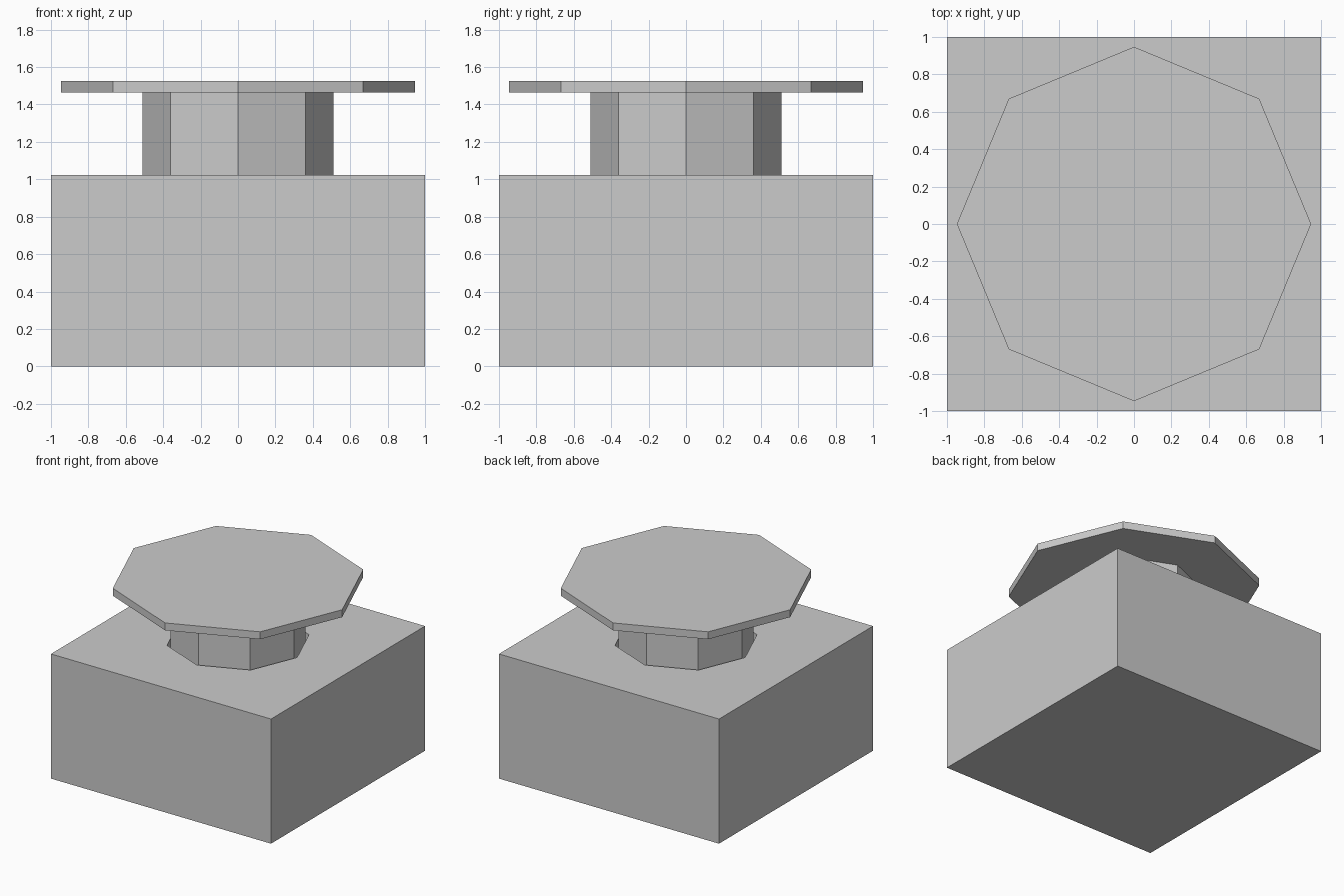
import bpy

if "Cube" in bpy.data.objects:
    bpy.data.objects.remove(bpy.data.objects["Cube"])


def octagon(name, radius, z0, z1):
    bpy.ops.mesh.primitive_cylinder_add(vertices=8, radius=radius, depth=z1 - z0,
                                        location=(0, 0, (z0 + z1) / 2))
    ob = bpy.context.object
    ob.name = name
    return ob


BASE_TOP, PLATE_BOTTOM, PLATE_TOP = 1.024, 1.465, 1.526
WELL_FLOOR = 0.5

# Square base block
bpy.ops.mesh.primitive_cube_add(size=1, location=(0, 0, BASE_TOP / 2))
base = bpy.context.object
base.name = "base_block"
base.scale = (2, 2, BASE_TOP)
bpy.ops.object.transform_apply(location=False, rotation=False, scale=True)

# Well in the base, slightly wider than the plunger
cutter = octagon("well_cutter", 0.537, WELL_FLOOR, BASE_TOP + 0.1)
cutter.hide_render = True
cutter.display_type = 'WIRE'
cut = base.modifiers.new("well", 'BOOLEAN')
cut.operation = 'DIFFERENCE'
cut.solver = 'EXACT'
cut.object = cutter

# Plunger reaching down into the well
octagon("plunger_stem", 0.51, WELL_FLOOR, PLATE_BOTTOM)

# Wide push plate on top
octagon("push_plate", 0.947, PLATE_BOTTOM, PLATE_TOP)
